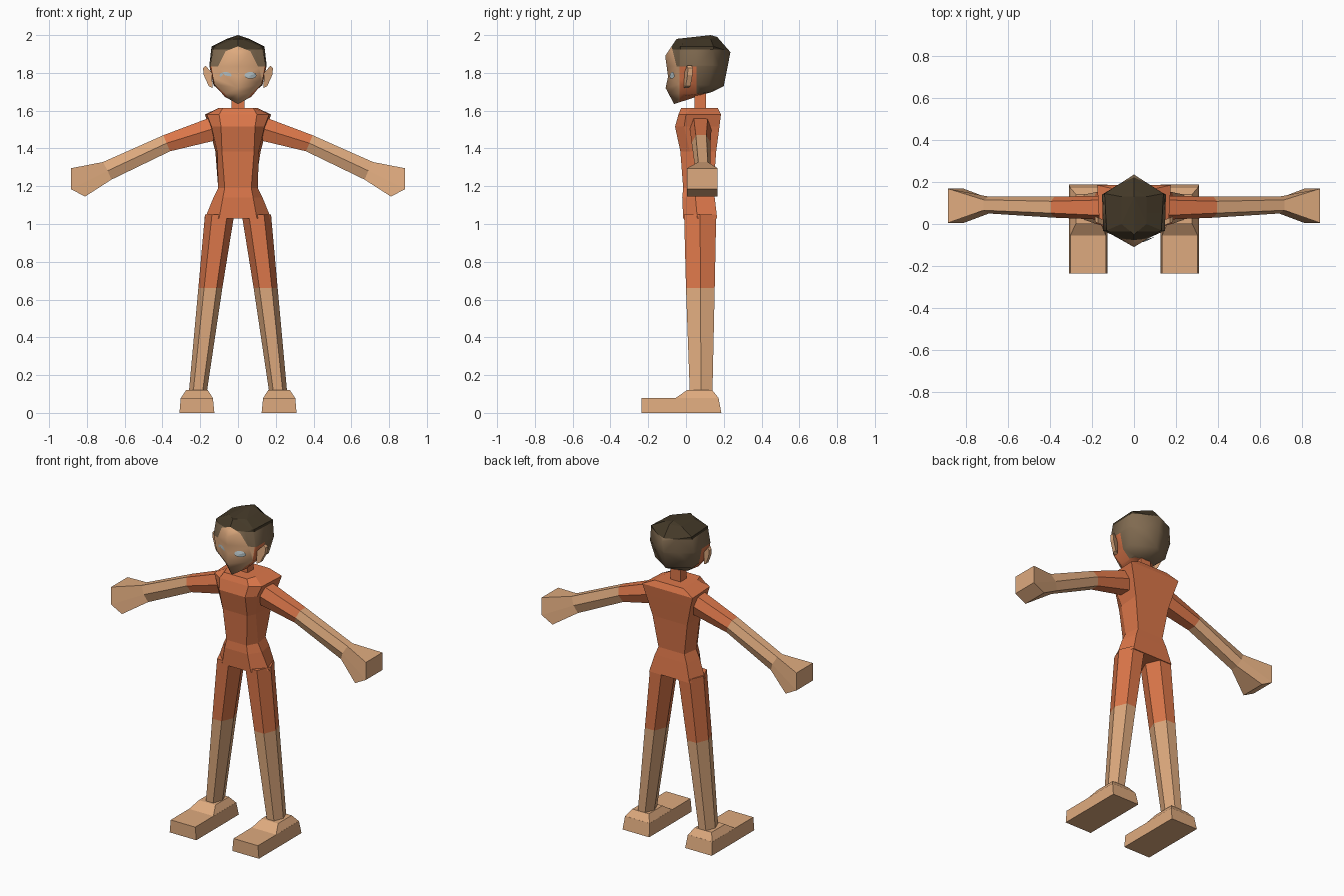
import bpy, bmesh, math
from mathutils import Vector
from mathutils.bvhtree import BVHTree

if "Cube" in bpy.data.objects:
    bpy.data.objects.remove(bpy.data.objects["Cube"])


def material(name, rgb):
    m = bpy.data.materials.new(name)
    lin = [((c / 255 + 0.055) / 1.055) ** 2.4 for c in rgb]
    m.diffuse_color = (*lin, 1)
    m.use_nodes = True
    m.node_tree.nodes["Principled BSDF"].inputs["Base Color"].default_value = m.diffuse_color
    return m


MATS = [material("skin", (222, 170, 126)), material("orange_cloth", (220, 119, 74)),
        material("dark_hair", (68, 57, 40)), material("brown_hair", (128, 106, 80)),
        material("eye_grey", (180, 194, 198))]
SKIN, CLOTH, DARK, BROWN, EYE = range(5)


def finish(name, bm, rule):
    """Fix normals, colour faces by rule(centre) and link the object."""
    bmesh.ops.remove_doubles(bm, verts=bm.verts, dist=1e-4)
    bmesh.ops.recalc_face_normals(bm, faces=bm.faces)
    for f in bm.faces:
        f.material_index = rule(f.calc_center_median())
    me = bpy.data.meshes.new(name)
    bm.to_mesh(me)
    for m in MATS:
        me.materials.append(m)
    ob = bpy.data.objects.new(name, me)
    bpy.context.collection.objects.link(ob)
    return ob


def loft(rings, caps=True):
    """Skin a list of equal-length point rings."""
    bm = bmesh.new()
    vs = [[bm.verts.new(p) for p in r] for r in rings]
    n = len(vs[0])
    for a, b in zip(vs, vs[1:]):
        for i in range(n):
            j = (i + 1) % n
            quad = [a[i], a[j], b[j], b[i]]
            if len({tuple(v.co) for v in quad}) < 4:      # pole: triangle
                quad = quad[:3] if b[i].co == b[j].co else quad[1:]
            bm.faces.new(quad)
    if caps:
        for r in (vs[0], vs[-1]):
            for idx in ([(0, 1, 4, 5), (1, 2, 3, 4)] if n == 6 else [range(n)]):
                bm.faces.new([r[i] for i in idx])
    return bm


def pairs(*p):
    """Three (left, right) point pairs -> one six-point ring."""
    return [q[0] for q in p] + [q[1] for q in reversed(p)]


def xpair(x0, x1, y, z):
    return (x0, y, z), (x1, y, z)


# torso: z, (front half width, y), (middle half width, y), (back half width, y)
TORSO = [(1.03, .10, -.015, .175, .06, .14, .165),
         (1.14, .08, -.02, .13, .05, .11, .152),
         (1.19, .07, -.015, .105, .05, .09, .145),
         (1.385, .085, -.03, .11, .02, .12, .16),
         (1.515, .09, -.058, .14, -.01, .155, .177),
         (1.58, .10, -.04, .165, .0, .175, .185),
         (1.615, .08, -.025, .10, .03, .10, .168)]
finish("torso", loft([pairs(*[xpair(-w, w, y, r[0]) for w, y in zip(r[1::2], r[2::2])])
                      for r in TORSO]), lambda c: CLOTH)

# neck
finish("neck", loft([[(-.035, .045, z), (.035, .045, z), (.035, .105, z), (-.035, .105, z)]
                     for z in (1.58, 1.72)]), lambda c: CLOTH)


# head: front point, front-side point, back-side point, back point
def head_ring(f, s, t, b):
    m = lambda p: (-p[0], p[1], p[2])
    return [(0, *f), s, t, (0, *b), m(t), m(s)]


HEAD = [[(0, .06, 1.675)] * 6,
        head_ring((-.063, 1.635), (.072, -.02, 1.675), (.08, .10, 1.695), (.14, 1.70)),
        head_ring((-.108, 1.72), (.125, -.035, 1.74), (.13, .12, 1.735), (.20, 1.73)),
        head_ring((-.095, 1.78), (.147, -.032, 1.84), (.152, .14, 1.84), (.22, 1.83)),
        head_ring((-.11, 1.89), (.130, -.03, 1.94), (.14, .145, 1.94), (.235, 1.91)),
        head_ring((-.05, 1.98), (.06, .0, 1.975), (.06, .13, 1.98), (.165, 1.99)),
        [(0, .13, 2.0)] * 6]


def head_colour(c):
    if c.z > 1.835:
        if c.y < -.05 - (c.z - 1.835) * .25:
            return SKIN
        return DARK if c.z > 1.925 else BROWN
    if c.y < -.035:
        return SKIN
    return BROWN if c.y > .055 and c.z > 1.69 else CLOTH


head = loft(HEAD, caps=False)
bmesh.ops.remove_doubles(head, verts=head.verts, dist=1e-4)
tree = BVHTree.FromBMesh(head)
# cut along the hairline, cheek and crown borders
for co, no in [((0, -.05, 1.835), (0, 1, .25)), ((0, 0, 1.835), (0, 0, 1)),
               ((0, 0, 1.925), (0, 0, 1)), ((0, 0, 1.69), (0, 0, 1)),
               ((0, -.035, 0), (0, 1, 0)), ((0, .055, 0), (0, 1, 0))]:
    bmesh.ops.bisect_plane(head, geom=head.verts[:] + head.edges[:] + head.faces[:],
                           plane_co=co, plane_no=no)
ob = finish("head", head, head_colour)
for p in ob.data.polygons:
    p.use_smooth = p.center.z < 1.93

for side, s in (("right", -1), ("left", 1)):
    flip = lambda rings: [[(s * p[0], p[1], p[2]) for p in r] for r in rings]

    # eye: thin patch projected onto the face
    bm = bmesh.new()
    ring = []
    for i in range(12):
        a = i * math.tau / 12
        x, z = s * (.066 + .032 * math.cos(a)), 1.787 + .018 * math.sin(a)
        hit = tree.ray_cast(Vector((x, -1, z)), Vector((0, 1, 0)))[0]
        ring.append(bm.verts.new(hit + Vector((0, -.004, 0))))
    hit = tree.ray_cast(Vector((s * .066, -1, 1.787)), Vector((0, 1, 0)))[0]
    mid = bm.verts.new(hit + Vector((0, -.006, 0)))
    for i in range(12):
        bm.faces.new([mid, ring[i], ring[(i + 1) % 12]])
    finish("eye_" + side, bm, lambda c: EYE)

    # ear: slim tapered teardrop leaning outward
    outline = [(.135, 1.72), (.155, 1.73), (.182, 1.79), (.185, 1.825), (.172, 1.838), (.138, 1.80)]
    finish("ear_" + side, loft(flip([[(x, y + (x - .135) * .4, z) for x, z in outline]
                                     for y in (-.01, .016)])), lambda c: SKIN)

    # arm and hand: top x,z  middle x,z  bottom x,z  y0,y1  inset of top and bottom edges
    ARM = [(.13, 1.57, .13, 1.505, .13, 1.44, .02, .135, .02),
           (.395, 1.47, .378, 1.428, .36, 1.385, .03, .13, .022),
           (.715, 1.328, .69, 1.282, .67, 1.235, .05, .13, .015),
           (.885, 1.295, .885, 1.185, .81, 1.145, .005, .168, 0)]
    rings = []
    for tx, tz, mx, mz, bx, bz, y0, y1, k in ARM:
        rings.append(pairs(((tx, y0 + k, tz), (tx, y1 - k, tz)),
                           ((mx, y0, mz), (mx, y1, mz)),
                           ((bx, y0 + k, bz), (bx, y1 - k, bz))))
    finish("arm_" + side, loft(flip(rings)),
           lambda c: CLOTH if abs(c.x) < .36 else SKIN)

    # leg: shorts above the knee, bare below
    rings = []
    for z, x0, x1, y0, y1 in [(1.05, .02, .175, -.01, .16), (.66, .083, .21, 0, .152),
                              (.11, .165, .26, .02, .14)]:
        w, ym = (x1 - x0) * .24, (y0 + y1) / 2
        rings.append(pairs(xpair(x0 + w, x1 - w, y0, z), xpair(x0, x1, ym, z),
                           xpair(x0 + w, x1 - w, y1, z)))
    finish("leg_" + side, loft(flip(rings)), lambda c: CLOTH if c.z > .66 else SKIN)

    # foot sole and sloped ankle block
    finish("foot_" + side, loft(flip([[(x0, -.235, z), (x1, -.235, z), (x1, y, z), (x0, y, z)]
                                      for x0, x1, y, z in [(.125, .31, .187, 0),
                                                           (.133, .303, .172, .08)]])),
           lambda c: SKIN)
    finish("ankle_" + side, loft(flip([[(x0, y0, z), (x1, y0, z), (x1, y1, z), (x0, y1, z)]
                                       for x0, x1, y0, y1, z in [(.133, .303, -.055, .172, .079),
                                                                 (.16, .275, .005, .14, .12)]])),
           lambda c: SKIN)
